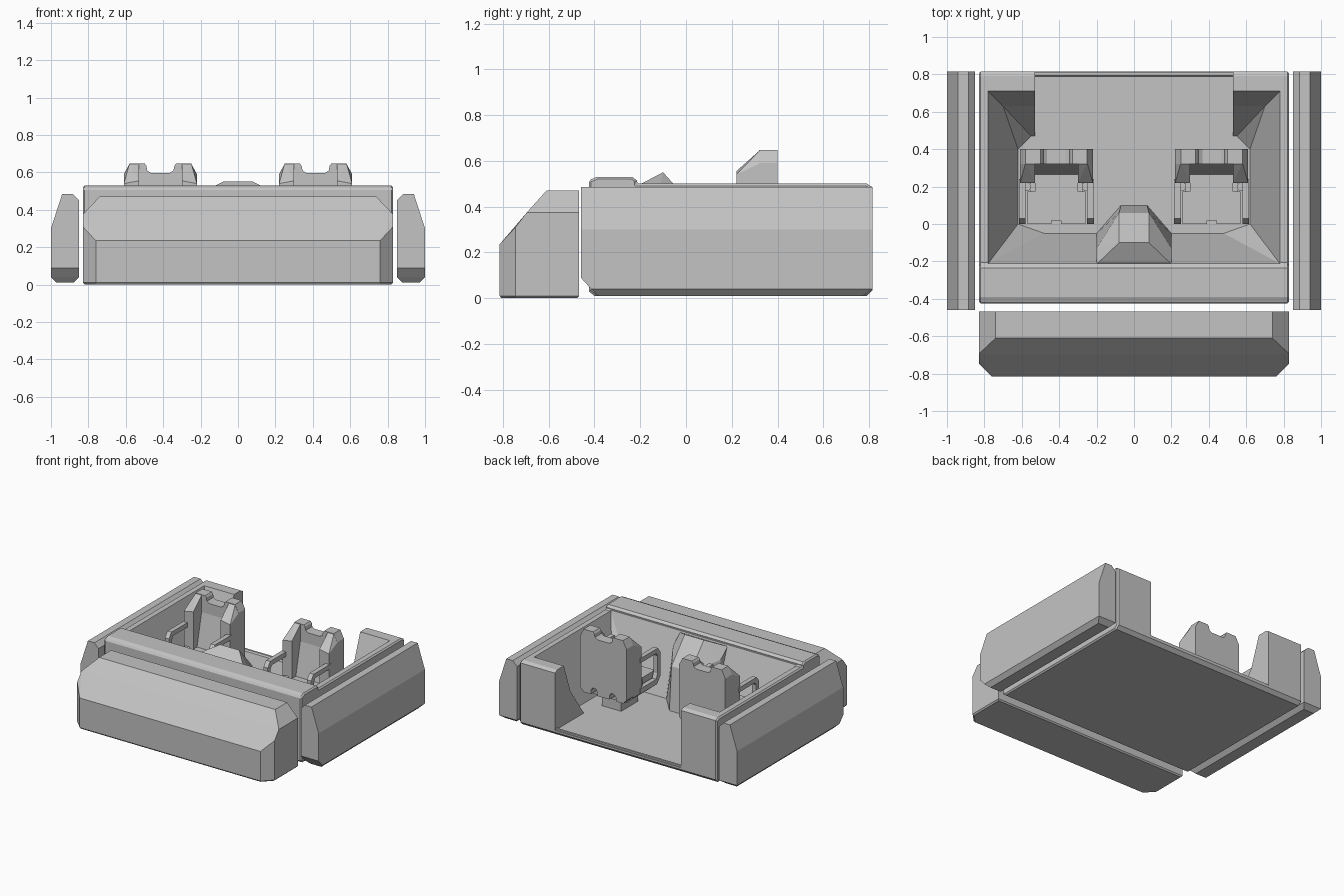
import bpy, bmesh, math

if "Cube" in bpy.data.objects:
    bpy.data.objects.remove(bpy.data.objects["Cube"])

grey = bpy.data.materials.new("mid grey")
grey.diffuse_color = (0.55, 0.55, 0.55, 1)
grey.use_nodes = True
grey.node_tree.nodes["Principled BSDF"].inputs["Base Color"].default_value = grey.diffuse_color


def finish(bm, name):
    bmesh.ops.recalc_face_normals(bm, faces=bm.faces)
    me = bpy.data.meshes.new(name)
    bm.to_mesh(me)
    bm.free()
    me.materials.append(grey)
    ob = bpy.data.objects.new(name, me)
    bpy.context.collection.objects.link(ob)
    return ob


def hull(name, pts, mirror=False):
    """Convex solid around the points, optionally with their x-mirrored copies."""
    bm = bmesh.new()
    for x, y, z in pts:
        bm.verts.new((x, y, z))
        if mirror:
            bm.verts.new((-x, y, z))
    res = bmesh.ops.convex_hull(bm, input=bm.verts)
    loose = [v for v in bm.verts if not v.link_faces]
    bmesh.ops.delete(bm, geom=loose, context='VERTS')
    bmesh.ops.dissolve_limit(bm, angle_limit=math.radians(1), verts=bm.verts, edges=bm.edges)
    return finish(bm, name)


def prism(name, pts, axis, a, b):
    """Extrude a 2D profile along an axis from a to b."""
    def place(p, t):
        q = list(p)
        q.insert(axis, t)
        return q
    bm = bmesh.new()
    f = bm.faces.new([bm.verts.new(place(p, a)) for p in pts])
    ext = bmesh.ops.extrude_face_region(bm, geom=[f])
    for v in ext["geom"]:
        if isinstance(v, bmesh.types.BMVert):
            v.co[axis] = b
    return finish(bm, name)


def box(name, x0, x1, y0, y1, z0, z1):
    return prism(name, [(x0, y0), (x1, y0), (x1, y1), (x0, y1)], 2, z0, z1)


def apply_mod(ob, kind, **props):
    m = ob.modifiers.new("mod", kind)
    for k, v in props.items():
        setattr(m, k, v)
    bpy.context.view_layer.objects.active = ob
    bpy.ops.object.modifier_apply(modifier=m.name)


# Cockpit tub: side profile with raised front ridge, then hollowed
tub = prism("cockpit_tub", [(-.40, .01), (-.425, .03), (-.425, .515), (-.39, .53), (-.235, .53),
                            (-.215, .515), (-.215, .5), (.79, .5), (.815, .485), (.815, .035),
                            (.79, .01)], 0, -.83, .83)
apply_mod(tub, 'BEVEL', width=.01, segments=1, limit_method='ANGLE', angle_limit=math.radians(60))
cavity = hull("cavity_cutter", [(.78, -.212, .8), (.78, .71, .8), (.78, -.212, .5), (.78, .71, .5),
                                (.70, .63, .275), (.55, .58, .275), (.62, 0, .05), (.48, -.05, .05),
                                (.62, .40, .05), (.55, .47, .05)], True)
opening = prism("opening_cutter", [(-.61, .38), (.61, .38), (.61, .39), (.53, .46), (.53, .95),
                                   (-.53, .95), (-.53, .46), (-.61, .39)], 2, .05, .8)
for cutter in (cavity, opening):
    cutter.hide_render = True
    apply_mod(tub, 'BOOLEAN', operation='DIFFERENCE', solver='EXACT', object=cutter)
    bpy.data.objects.remove(cutter)

# Low sill across the rear opening
prism("rear_sill", [(.785, .045), (.795, .062), (.81, .062), (.81, .045)], 0, -.53, .53)

# Centre console
hull("centre_console", [(.2, -.215, .49), (.08, -.1, .55), (.08, .06, .37), (.2, -.13, .42),
                        (.2, -.05, .045), (.07, .1, .045), (.2, -.215, .045)], True)

# Front bumper
hull("front_bumper", [(.83, -.467, .01), (.82, -.475, 0), (.83, -.467, .375), (.74, -.467, .47),
                      (.74, -.61, .47), (.83, -.695, .375), (.83, -.745, .31), (.76, -.815, .235),
                      (.76, -.815, .01), (.83, -.745, .01), (.755, -.807, 0), (.82, -.74, 0)], True)

# Side panels
for s, side in ((1, "right"), (-1, "left")):
    pts = []
    for y, low in ((-.46, .09), (.815, .04)):
        pts += [(x, y, z) for x, z in ((.85, low), (1, low), (1, .3), (.94, .485),
                                       (.885, .485), (.85, .45))]
    pts += [(x, y, .01) for x in (.88, .97) for y in (-.385, .775)]
    pts += [(x, -.415, .04) for x in (.85, 1)]
    hull(side + "_side_panel", [(s * x, y, z) for x, y, z in pts])


# Seats
def half_mirror(half):
    return half + [(-x, z) for x, z in reversed(half)]


def seat(cx, side):
    parts = []
    # Backrest with head notch and two slots below
    back = half_mirror([(.05, .17), (.05, .20), (.065, .22), (.09, .22), (.105, .20), (.105, .17),
                        (.165, .17), (.195, .20), (.195, .59), (.165, .648), (.085, .648),
                        (.075, .635), (.07, .61), (.05, .597)])
    parts.append(prism("backrest", back, 1, .32, .4))
    # Lower back pad
    parts.append(hull("back_pad", [(.115, .25, .2), (.115, .29, .3), (.115, .33, .56),
                                   (.115, .33, .2)], True))
    # Cushion with thigh pads either side of a slot
    cushion = half_mirror([(.025, .02), (.025, 0), (.155, 0), (.155, .175), (.115, .175), (.115, .33)])
    parts.append(prism("cushion", cushion, 2, .17, .27))
    parts.append(box("seat_base", -.14, .14, .03, .33, .14, .2))
    parts.append(box("pedestal", -.08, .08, .1, .3, .045, .16))
    for s in (-1, 1):
        # Side wing
        parts.append(hull("wing", [(s * x, y, z) for x, y, z in (
            (.115, .22, .19), (.195, .22, .19), (.115, .22, .555), (.195, .22, .54),
            (.115, .325, .648), (.165, .325, .648), (.195, .325, .59),
            (.115, .325, .19), (.195, .325, .19))]))
        # Looped armrest
        loop = [(.24, .46), (.03, .46), (0, .42), (0, .24), (.04, .19), (.24, .19), (.24, .23),
                (.05, .23), (.035, .27), (.035, .40), (.05, .425), (.24, .425)]
        parts.append(prism("arm", loop, 0, s * .165, s * .2))
    # Round studs
    for x, y, z in ((-.16, .2, .28), (.16, .2, .28), (0, .06, .26)):
        ring = [(x + .024 * math.cos(i * math.pi / 6), y + .024 * math.sin(i * math.pi / 6))
                for i in range(12)]
        parts.append(prism("stud", ring, 2, z - .1, z))
    for p in parts:
        p.name = side + "_seat_" + p.name
        p.location.x = cx


seat(.415, "right")
seat(-.415, "left")
